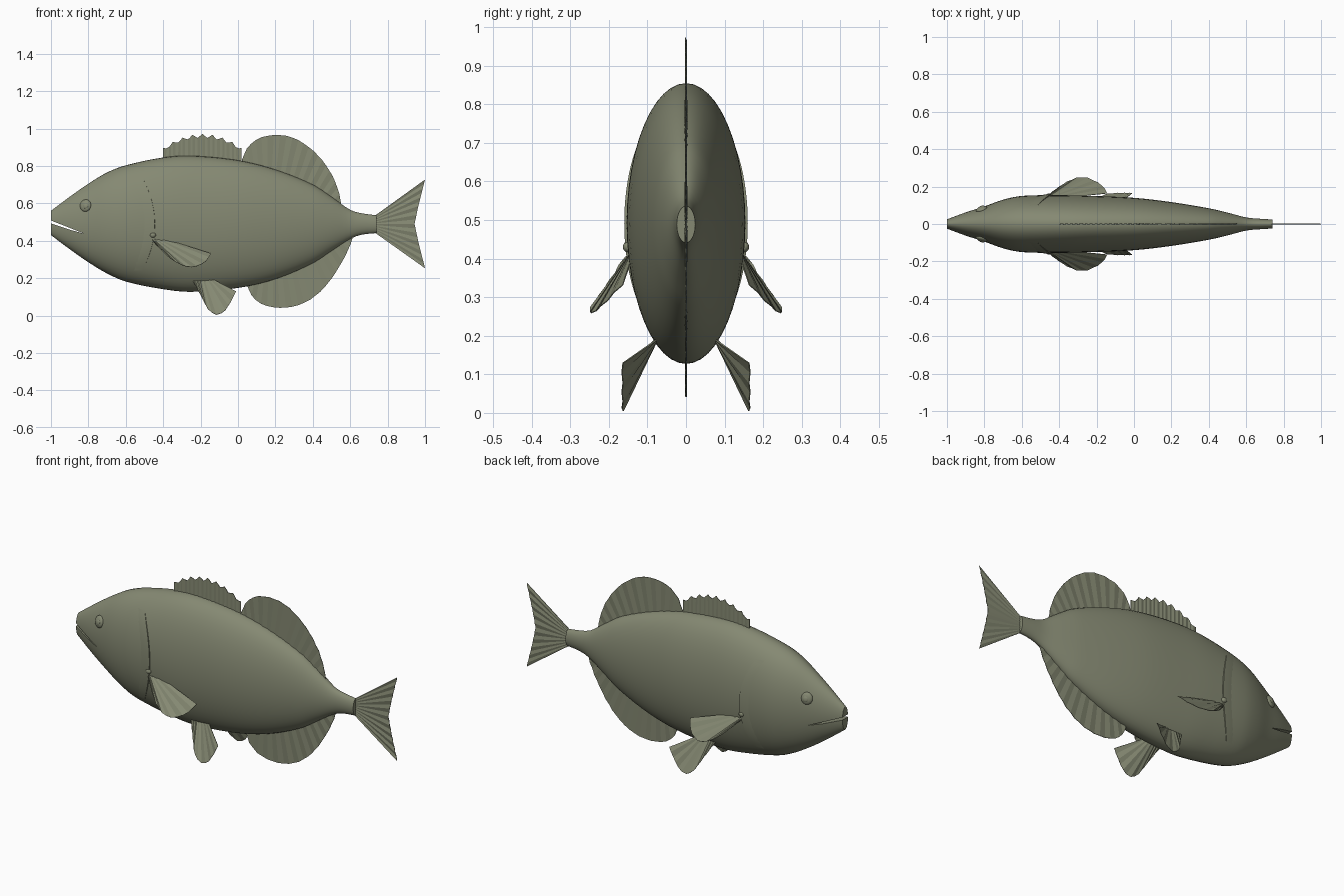
import bpy
import bmesh
import math
from mathutils import Vector

if "Cube" in bpy.data.objects:
    bpy.data.objects.remove(bpy.data.objects["Cube"], do_unlink=True)

OLIVE = (0.235, 0.25, 0.17, 1)
olive = bpy.data.materials.new("olive_skin")
olive.use_nodes = True
olive.diffuse_color = OLIVE
olive.node_tree.nodes["Principled BSDF"].inputs["Base Color"].default_value = OLIVE


def make(name, verts, faces, smooth=True):
    mesh = bpy.data.meshes.new(name)
    mesh.from_pydata(verts, [], faces)
    bm = bmesh.new()
    bm.from_mesh(mesh)
    bmesh.ops.remove_doubles(bm, verts=bm.verts, dist=0.0002)
    bmesh.ops.recalc_face_normals(bm, faces=bm.faces)
    bm.to_mesh(mesh)
    bm.free()
    mesh.materials.append(olive)
    obj = bpy.data.objects.new(name, mesh)
    bpy.context.collection.objects.link(obj)
    if smooth:
        smooth_object(obj)
    return obj


def smooth_object(obj):
    bpy.ops.object.select_all(action="DESELECT")
    obj.select_set(True)
    bpy.context.view_layer.objects.active = obj
    bpy.ops.object.shade_smooth_by_angle(angle=math.radians(35))


# Body profile: x, top, bottom, half width
PROFILE = [(-1, .56, .43, .025), (-.9, .635, .355, .062), (-.8, .705, .285, .094),
           (-.7, .765, .225, .13), (-.6, .803, .182, .15), (-.4, .845, .141, .154),
           (-.25, .854, .127, .151), (0, .83, .148, .14), (.2, .78, .195, .117),
           (.4, .70, .28, .084), (.5, .635, .345, .061), (.6, .565, .41, .035),
           (.66, .547, .432, .029), (.74, .536, .441, .024)]


def section(x):
    """Smoothly interpolated top, bottom and half width at x."""
    last = len(PROFILE) - 1
    i = max(k for k in range(last) if PROFILE[k][0] <= x or k == 0)
    p, q = PROFILE[i], PROFILE[i + 1]
    a, b = PROFILE[max(i - 1, 0)], PROFILE[min(i + 2, last)]
    h = q[0] - p[0]
    t = (x - p[0]) / h
    out = []
    for k in (1, 2, 3):
        m0 = (q[k] - a[k]) / (q[0] - a[0]) * h
        m1 = (b[k] - p[k]) / (b[0] - p[0]) * h
        out.append((2*t**3 - 3*t**2 + 1) * p[k] + (t**3 - 2*t**2 + t) * m0
                   + (3*t**2 - 2*t**3) * q[k] + (t**3 - t**2) * m1)
    return out


def side(x, z):
    """Half width of the body surface at x, z."""
    top, bottom, w = section(x)
    u = (z - (top + bottom) / 2) / ((top - bottom) / 2)
    return w * math.sqrt(max(0, 1 - u * u))


# Body
RINGS, SEGS = 64, 48
verts, faces = [], []
for i in range(RINGS + 1):
    x = -1 + 1.74 * i / RINGS
    top, bottom, w = section(x)
    for j in range(SEGS):
        a = math.tau * j / SEGS
        verts.append((x, w * math.sin(a), (top + bottom) / 2 + (top - bottom) / 2 * math.cos(a)))
for i in range(RINGS):
    for j in range(SEGS):
        k = (j + 1) % SEGS
        faces.append((i*SEGS + j, i*SEGS + k, (i+1)*SEGS + k, (i+1)*SEGS + j))
faces += [tuple(range(SEGS)), tuple(range(RINGS * SEGS, (RINGS + 1) * SEGS))]
body = make("body", verts, faces, smooth=False)

# Mouth slit
slit = [(-1.02, .516), (-.9, .469), (-.82, .437), (-.9, .459), (-1.02, .5)]
n = len(slit)
cutter = make("mouth_cutter", [(x, y, z) for y in (-.2, .2) for x, z in slit],
              [tuple(range(n)), tuple(range(n, 2 * n))]
              + [(i, (i + 1) % n, n + (i + 1) % n, n + i) for i in range(n)], smooth=False)
cutter.hide_render = True
cut = body.modifiers.new("mouth", "BOOLEAN")
cut.operation = "DIFFERENCE"
cut.solver = "EXACT"
cut.object = cutter
smooth_object(body)
bpy.ops.object.modifier_apply(modifier="mouth")
bpy.data.objects.remove(cutter, do_unlink=True)
smooth_object(body)


def resample(points, count):
    """Evenly spaced points along a polyline."""
    pts = [Vector(p) for p in points]
    if len(pts) == 1:
        return pts * count
    steps = [(b - a).length for a, b in zip(pts, pts[1:])]
    out = []
    for c in range(count):
        d = sum(steps) * c / (count - 1)
        i = 0
        while i < len(steps) - 1 and d > steps[i]:
            d -= steps[i]
            i += 1
        out.append(pts[i].lerp(pts[i + 1], min(1, d / steps[i])))
    return out


def fin(name, root, edge, columns, normal=(0, 1, 0), pleat=.0015, thick=.002):
    """Thin pleated fin spanning a root line and an outer edge."""
    nrm = Vector(normal).normalized()
    verts, faces = [], []
    for i, (r, e) in enumerate(zip(resample(root, columns), resample(edge, columns))):
        fold = pleat * (1 if i % 2 else -1)
        for p, f, t in ((r, fold, thick), (e, fold, thick * .6)):
            verts += [p + nrm * (f + t), p + nrm * (f - t)]
    for i in range(columns - 1):
        a, b = 4 * i, 4 * i + 4
        faces += [(a, b, b + 2, a + 2), (a + 1, a + 3, b + 3, b + 1),
                  (a + 2, b + 2, b + 3, a + 3), (a, a + 1, b + 1, b)]
    e = 4 * columns - 4
    faces += [(0, 2, 3, 1), (e, e + 1, e + 3, e + 2)]
    return make(name, verts, faces, smooth=False)


def flat(points):
    return [(x, 0, z) for x, z in points]


# Spiny front dorsal fin with a scalloped edge
SPINES = 33
spiny = []
for i in range(SPINES):
    t = i / (SPINES - 1)
    height = .895 + .078 * math.sin(math.pi * t) ** .8
    spiny.append((-.4 + .42 * t, height - .022 * abs(math.sin(math.pi * t * 8)) ** 1.5))
fin("front_dorsal_fin", flat([(x, .78) for x, z in spiny]), flat(spiny), SPINES)

# Soft rear dorsal, anal and tail fins
fin("rear_dorsal_fin", flat([(.03, .78), (.2, .72), (.4, .64), (.53, .54)]),
    flat([(.02, .83), (.045, .89), (.08, .93), (.13, .956), (.2, .967), (.27, .96), (.33, .935),
          (.4, .885), (.46, .82), (.51, .74), (.54, .66), (.56, .55)]), 26)
fin("anal_fin", flat([(.06, .22), (.2, .28), (.4, .36), (.58, .46)]),
    flat([(.045, .17), (.07, .11), (.11, .068), (.17, .046), (.24, .04), (.31, .05), (.38, .08),
          (.45, .135), (.51, .21), (.57, .31), (.61, .4), (.62, .45)]), 26)
fin("tail_fin", flat([(.735, .536), (.735, .441)]),
    flat([(1, .727), (.965, .59), (.944, .49), (.965, .39), (1, .253)]), 21)

# Paired parts on both sides
for name, s in (("left", 1), ("right", -1)):
    # In this frame the animal faces -x, sides follow the y axis
    side_name = "far" if s > 0 else "near"

    def mirror(points):
        return [(x, y * s, z) for x, y, z in points]

    fin(side_name + "_pectoral_fin", mirror([(-.475, .13, .437), (-.475, .13, .42)]),
        mirror([(-.143, .165, .332), (-.165, .2, .296), (-.2, .226, .27), (-.25, .247, .257),
                (-.3, .25, .268), (-.36, .225, .303), (-.41, .193, .35), (-.455, .158, .405)]),
        15, (.25, .75 * s, .6))
    fin(side_name + "_pelvic_fin", mirror([(-.13, .075, .192), (-.245, .075, .192)]),
        mirror([(-.01, .165, .13), (-.04, .165, .07), (-.07, .165, .025), (-.1, .165, .004),
                (-.13, .163, .006), (-.165, .155, .04), (-.195, .125, .1), (-.235, .085, .175)]),
        15, (0, .87 * s, .5))

    # Gill cover lip: rises off the body, then drops at its rear edge
    verts, faces = [], []
    COUNT = 25
    for i in range(COUNT):
        t = 2 * i / (COUNT - 1) - 1
        x, z = -.445 - .068 * t * t, .49 + .25 * t
        lift = .005 * (1 - t * t) + .001
        for dx, up in ((-.06, -.001), (-.03, lift * .6), (0, lift), (.001, -.004)):
            verts.append((x + dx, s * (side(x + dx, z) + up), z))
    for i in range(COUNT - 1):
        for j in range(3):
            a = 4 * i + j
            faces.append((a, a + 1, a + 5, a + 4) if s < 0 else (a, a + 4, a + 5, a + 1))
    make(side_name + "_gill_cover", verts, faces)

    # Eye with a raised pupil, and the knob at the pectoral root
    for part, x, z, size, out in (("eye", -.815, .588, (.031, .015, .033), 0),
                                  ("pupil", -.815, .588, (.015, .006, .016), .012),
                                  ("pectoral_root", -.455, .43, (.016, .012, .014), 0)):
        bpy.ops.mesh.primitive_uv_sphere_add(segments=24, ring_count=12,
                                             location=(x, s * (side(x, z) + out), z))
        obj = bpy.context.object
        obj.name = side_name + "_" + part
        obj.scale = size
        if part != "pectoral_root":
            obj.rotation_euler = (math.radians(12) * s, 0, math.radians(18) * s)
        obj.data.materials.append(olive)
        smooth_object(obj)
